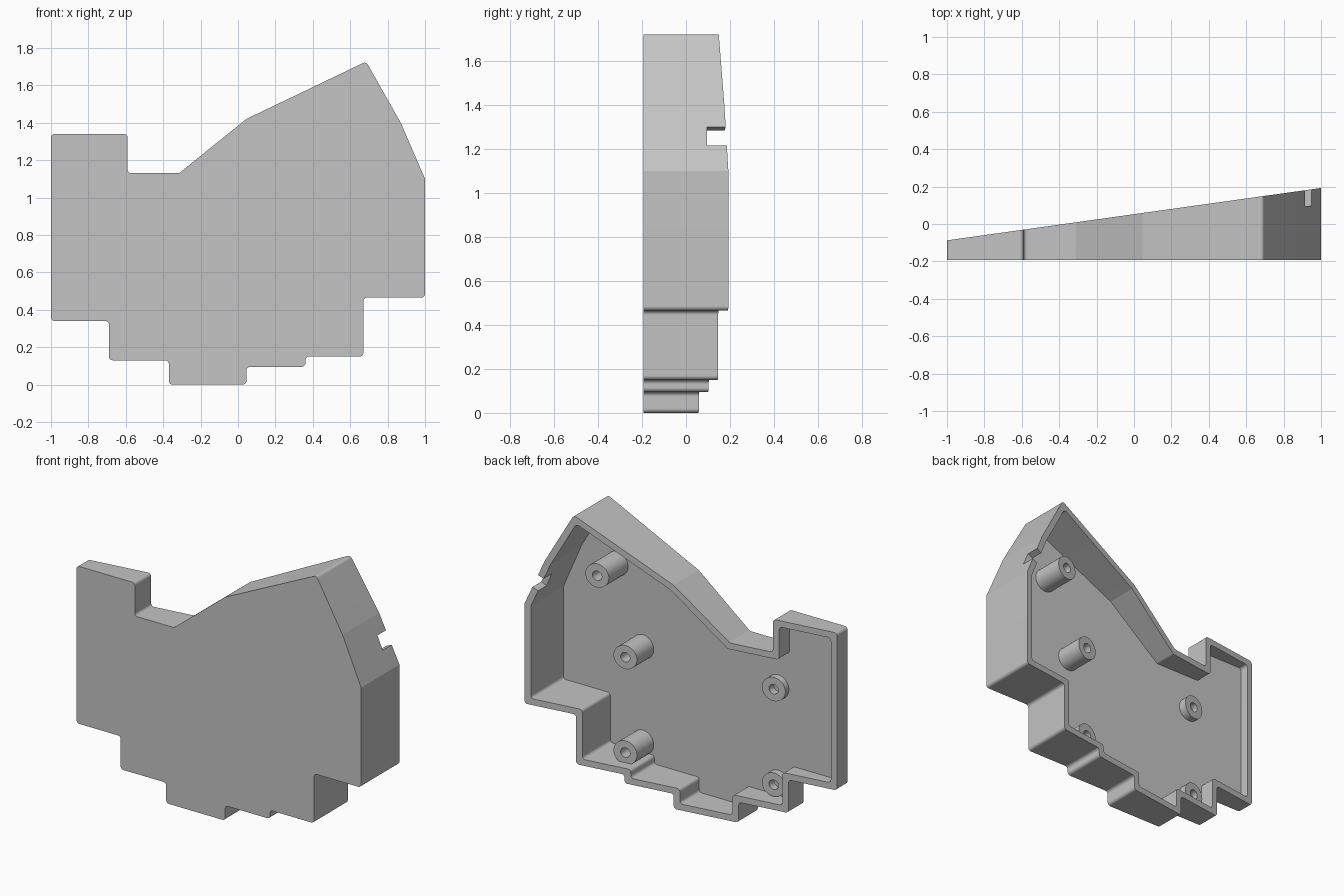
import bpy, bmesh, math
from mathutils import Vector, Matrix

cube = bpy.data.objects.get("Cube")
if cube:
    bpy.data.objects.remove(cube, do_unlink=True)

FRONT, FLOOR = -0.1925, -0.14
WALL, FILLET, STEPS = 0.04, 0.02, 18

grey = bpy.data.materials.new("plain_grey")
grey.use_nodes = True
grey.diffuse_color = (0.55, 0.55, 0.55, 1)
bsdf = next(n for n in grey.node_tree.nodes if n.type == 'BSDF_PRINCIPLED')
bsdf.inputs["Base Color"].default_value = grey.diffuse_color


def rim(x):
    """Depth of the sloping back rim."""
    return 0.0525 + 0.14 * x


def turns(points):
    """Each corner with its incoming and outgoing directions and turn angle."""
    for i, p in enumerate(points):
        d1 = (p - points[i - 1]).normalized()
        d2 = (points[(i + 1) % len(points)] - p).normalized()
        yield p, d1, d2, math.acos(max(-1, min(1, d1.dot(d2))))


def inset(points, dist):
    result = []
    for p, d1, d2, _ in turns(points):
        n1, n2 = Vector((d1.y, -d1.x)), Vector((d2.y, -d2.x))
        result.append(p + (n1 + n2) * dist / (1 + n1.dot(n2)))
    return result


def rounded(points):
    """Fillet the strong corners and keep the gentle bends crisp."""
    result = []
    for p, d1, d2, w in turns(points):
        if w < math.radians(35):
            result.append(p)
            continue
        centre = p + (d2 - d1).normalized() * FILLET / math.cos(w / 2)
        back = FILLET * math.tan(w / 2)
        a, b = p - d1 * back - centre, p + d2 * back - centre
        for k in range(STEPS + 1):
            t = k / STEPS
            result.append(centre + (a * math.sin((1 - t) * w) + b * math.sin(t * w)) / math.sin(w))
    return result


def lofted(name, rings):
    """Closed solid through rings of (outline, depth function), capped at both ends."""
    bm = bmesh.new()
    loops = [[bm.verts.new((p.x, depth(p.x), p.y)) for p in pts] for pts, depth in rings]
    n = len(loops[0])
    for lo, hi in zip(loops, loops[1:]):
        for i in range(n):
            j = (i + 1) % n
            bm.faces.new((lo[i], lo[j], hi[j], hi[i]))
    bm.faces.new(loops[0])
    bm.faces.new(loops[-1])
    bmesh.ops.recalc_face_normals(bm, faces=bm.faces)
    mesh = bpy.data.meshes.new(name)
    bm.to_mesh(mesh)
    bm.free()
    mesh.materials.append(grey)
    obj = bpy.data.objects.new(name, mesh)
    bpy.context.collection.objects.link(obj)
    return obj


def shade(obj):
    bpy.ops.object.select_all(action='DESELECT')
    obj.select_set(True)
    bpy.context.view_layer.objects.active = obj
    bpy.ops.object.shade_smooth_by_angle(angle=math.radians(5.6))


# Case shell: stepped outline, open at the back with a sloping rim
outline = [Vector(p) for p in (
    (-1, 1.34), (-.59, 1.34), (-.59, 1.13), (-.315, 1.13), (.045, 1.42),
    (.685, 1.727), (.87, 1.40), (1, 1.10), (1, .465), (.67, .465),
    (.67, .15), (.36, .15), (.36, .095), (.045, .095), (.045, 0),
    (-.37, 0), (-.37, .13), (-.69, .13), (-.69, .34), (-1, .34))]
outer = rounded(outline)
inner = rounded(inset(outline, WALL))
case = lofted("case_shell", [
    (outer, lambda x: FRONT), (outer, rim), (inner, rim), (inner, lambda x: FLOOR)])

# Cable notch cut square through the slanted upper wall
bm = bmesh.new()
bmesh.ops.create_cube(bm, size=1)
along = math.atan2(0.30, 0.13)
bm.transform(Matrix.Translation((.932, .245, 1.257))
             @ Matrix.Rotation(along, 4, 'Y')
             @ Matrix.Diagonal((.092, .30, .16, 1)))
cut_mesh = bpy.data.meshes.new("notch_cutter")
bm.to_mesh(cut_mesh)
bm.free()
cutter = bpy.data.objects.new("notch_cutter", cut_mesh)
cutter.hide_render = True
bpy.context.collection.objects.link(cutter)
cut = case.modifiers.new("cable_notch", 'BOOLEAN')
cut.operation, cut.solver, cut.object = 'DIFFERENCE', 'EXACT', cutter
bpy.context.view_layer.update()
graph = bpy.context.evaluated_depsgraph_get()
finished = bpy.data.meshes.new_from_object(case.evaluated_get(graph))
case.modifiers.clear()
case.data = finished
bpy.data.objects.remove(cutter, do_unlink=True)
shade(case)


# Screw posts: hollow tubes ending parallel to the rim
def circle(x, z, r, n=72):
    return [Vector((x + r * math.cos(i * math.tau / n), z + r * math.sin(i * math.tau / n)))
            for i in range(n)]


posts = {"upper_left": (.58, 1.34), "middle_left": (.40, .86), "lower_left": (.40, .254),
         "middle_right": (-.55, .86), "lower_right": (-.55, .254)}
for place, (x, z) in posts.items():
    wide, bore = circle(x, z, .075), circle(x, z, .03)
    shade(lofted("screw_post_" + place, [
        (wide, lambda x: FLOOR - 0.01), (wide, lambda x: rim(x) - 0.07),
        (bore, lambda x: rim(x) - 0.07), (bore, lambda x: FLOOR + 0.001)]))
